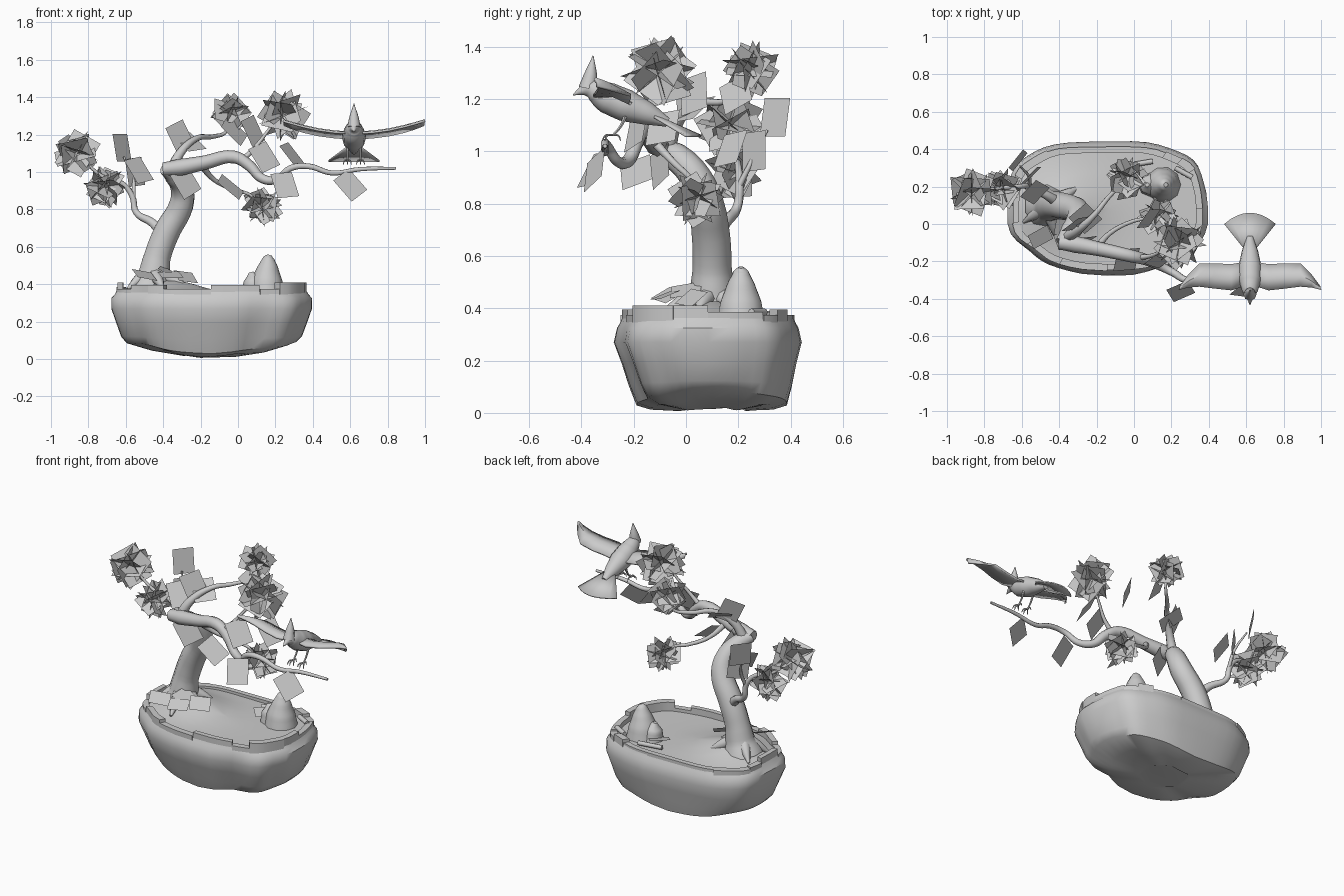
import bpy, bmesh, math, random
from mathutils import Vector, Matrix

random.seed(7)
mat = bpy.data.materials.new("plain grey")
mat.diffuse_color = (0.6, 0.6, 0.6, 1)


def finish(ob, angle=40):
    ob.data.materials.clear()
    ob.data.materials.append(mat)
    bpy.ops.object.select_all(action='DESELECT')
    ob.select_set(True)
    bpy.context.view_layer.objects.active = ob
    if angle:
        bpy.ops.object.shade_smooth_by_angle(angle=math.radians(angle))
    return ob


def from_bmesh(name, bm, angle=40):
    me = bpy.data.meshes.new(name)
    bm.normal_update()
    bm.to_mesh(me)
    bm.free()
    ob = bpy.data.objects.new(name, me)
    bpy.context.collection.objects.link(ob)
    return finish(ob, angle)


def tube(name, pts, sides=2):
    """Smooth tapered tube through (x, y, z, radius) points."""
    cu = bpy.data.curves.new(name, 'CURVE')
    cu.dimensions = '3D'
    cu.bevel_depth, cu.bevel_resolution, cu.resolution_u = 1, sides, 5
    cu.use_fill_caps = True
    sp = cu.splines.new('BEZIER')
    sp.bezier_points.add(len(pts) - 1)
    for b, p in zip(sp.bezier_points, pts):
        b.co, b.radius = p[:3], p[3]
        b.handle_left_type = b.handle_right_type = 'AUTO'
    ob = bpy.data.objects.new(name, cu)
    bpy.context.collection.objects.link(ob)
    bpy.ops.object.select_all(action='DESELECT')
    ob.select_set(True)
    bpy.context.view_layer.objects.active = ob
    bpy.ops.object.convert(target='MESH')
    return finish(bpy.context.view_layer.objects.active, 50)


def outline(t, a, b, cy=0.085, lump=0.0):
    """Point on the rounded, rectangular plan of the base."""
    c, s = math.cos(t), math.sin(t)
    k = 1 - 0.10 * math.exp(-((t - math.radians(225)) / 0.45) ** 2)
    k *= 1 + 0.010 * math.cos(9 * t + 1)
    # vertical grooves, the deepest on the front
    k *= 1 - lump * (math.exp(-((t - math.radians(292)) / 0.16) ** 2) + 0.2 - 0.2 * math.cos(8 * t))
    return (-0.145 + k * a * math.copysign(abs(c) ** 0.68, c),
            cy + k * b * math.copysign(abs(s) ** 0.68, s))


def loft(bm, rings):
    for lo, hi in zip(rings, rings[1:]):
        for i in range(len(lo)):
            j = (i + 1) % len(lo)
            bm.faces.new((lo[i], lo[j], hi[j], hi[i]))


# Rocky base: stacked rounded rings, underside rising towards both ends
N = 48
angles = [2 * math.pi * i / N for i in range(N)]
bm = bmesh.new()
rings = []
for z, a, b, cy, lump, rise in (
        (0.002, 0.14, 0.13, 0.10, 0, 1), (0.006, 0.32, 0.235, 0.10, 0.04, 1), (0.022, 0.455, 0.288, 0.10, 0.06, 1),
        (0.10, 0.485, 0.312, 0.095, 0.06, 0.3), (0.19, 0.51, 0.335, 0.09, 0.05, 0), (0.27, 0.538, 0.36, 0.085, 0.03, 0),
        (0.325, 0.538, 0.347, 0.085, 0.015, 0), (0.345, 0.52, 0.335, 0.085, 0, 0), (0.37, 0.505, 0.325, 0.085, 0, 0)):
    ring = []
    for t in angles:
        x, y = outline(t, a, b, cy, lump)
        up = rise * 0.06 * (abs(x + 0.13) / 0.45) ** 1.4 + rise * 0.006 * (1 + math.cos(5 * t))
        ring.append(bm.verts.new((x, y, z + up)))
    rings.append(ring)
loft(bm, rings)
bm.faces.new(rings[0][::-1])
from_bmesh("rocky_base", bm)

# Soil with a mound around the trunk
bm = bmesh.new()
rings = []
for f in (1, 0.8, 0.6, 0.4, 0.2, 0.03):
    ring = []
    for t in angles:
        x, y = outline(t, 0.495 * f, 0.318 * f)
        h = 0.075 * math.exp(-((x + 0.38) / 0.2) ** 2 - ((y - 0.1) / 0.16) ** 2)
        ring.append(bm.verts.new((x, y, 0.355 + h)))
    rings.append(ring)
loft(bm, rings)
bm.faces.new(rings[-1])
from_bmesh("soil", bm)

# Low rim wall of uneven blocks
bm = bmesh.new()
i = 0
while i < N:
    n = min(random.choice((2, 3, 4, 5)), N - i)
    top = random.choice((0.375, 0.385, 0.395, 0.41))
    out = random.uniform(0, 0.012)
    sect = []
    for j in range(n + 1):
        t = 2 * math.pi * ((i + j) % N) / N
        o = outline(t, 0.505 + out, 0.328 + out)
        q = outline(t, 0.475, 0.298)
        sect.append([bm.verts.new((*p, z)) for p, z in ((o, 0.335), (o, top), (q, top), (q, 0.335))])
    loft(bm, sect)
    bm.faces.new(sect[0][::-1])
    bm.faces.new(sect[-1])
    i += n
bmesh.ops.recalc_face_normals(bm, faces=bm.faces)
from_bmesh("rim_blocks", bm, 30)

# Pointed stone with a shoulder stone
tube("pointed_stone", [(0.155, 0.21, 0.34, 0.098), (0.155, 0.21, 0.42, 0.083), (0.16, 0.21, 0.49, 0.056),
                       (0.165, 0.21, 0.54, 0.03), (0.17, 0.21, 0.556, 0.012)], 3)
tube("shoulder_stone", [(0.085, 0.21, 0.34, 0.065), (0.08, 0.21, 0.42, 0.052), (0.07, 0.21, 0.465, 0.012)])

# Trunk, roots and fallen sticks
tube("trunk", [(-0.47, 0.10, 0.37, 0.12), (-0.45, 0.10, 0.45, 0.088), (-0.43, 0.10, 0.55, 0.075),
               (-0.38, 0.095, 0.68, 0.073), (-0.305, 0.07, 0.82, 0.068), (-0.30, 0.03, 0.91, 0.06),
               (-0.34, -0.04, 0.98, 0.054), (-0.39, -0.10, 1.015, 0.033)], 3)
for k, (dx, dy) in enumerate(((0.2, -0.06), (0.17, 0.1), (-0.13, -0.09), (-0.12, 0.1), (0.06, -0.2))):
    tube("root_%d" % k, [(-0.46, 0.10, 0.47, 0.05), (-0.46 + dx * 0.55, 0.10 + dy * 0.55, 0.425, 0.03),
                         (-0.46 + dx, 0.10 + dy, 0.375, 0.008)])
tube("stick_back", [(-0.05, 0.31, 0.375, 0.014), (0.10, 0.335, 0.375, 0.014)])
tube("stick_side", [(0.22, 0.30, 0.385, 0.014), (0.31, 0.25, 0.385, 0.014)])

# Branches
branches = {
    "main_branch": [(-0.40, -0.10, 1.015, 0.036), (-0.31, -0.11, 1.025, 0.045), (-0.18, -0.135, 1.05, 0.038),
                    (-0.02, -0.17, 1.08, 0.034), (0.06, -0.19, 1.035, 0.03), (0.13, -0.22, 0.965, 0.025),
                    (0.21, -0.26, 0.96, 0.021), (0.28, -0.30, 1.02, 0.018), (0.38, -0.31, 1.03, 0.016),
                    (0.50, -0.31, 0.995, 0.014), (0.65, -0.31, 1.015, 0.012), (0.845, -0.31, 1.02, 0.008)],
    "left_branch": [(-0.40, 0.11, 0.67, 0.032), (-0.46, 0.15, 0.73, 0.024), (-0.545, 0.195, 0.785, 0.018),
                    (-0.565, 0.205, 0.87, 0.016), (-0.62, 0.20, 0.94, 0.013), (-0.73, 0.19, 0.98, 0.01),
                    (-0.85, 0.17, 1.09, 0.006)],
    "left_twig": [(-0.56, 0.205, 0.87, 0.012), (-0.56, 0.25, 0.96, 0.009), (-0.61, 0.31, 1.08, 0.005)],
    "upper_branch": [(-0.36, -0.07, 1.0, 0.032), (-0.31, -0.04, 1.10, 0.025), (-0.22, 0.04, 1.18, 0.016),
                     (-0.13, 0.15, 1.19, 0.012), (-0.06, 0.22, 1.22, 0.009), (-0.04, 0.25, 1.32, 0.005)],
    "inner_branch": [(-0.20, -0.13, 1.045, 0.02), (-0.13, -0.05, 0.96, 0.013), (-0.02, 0.01, 0.905, 0.011),
                     (0.06, 0.03, 0.88, 0.009), (0.13, 0.04, 0.82, 0.005)],
    "right_twig": [(0.02, -0.18, 1.06, 0.016), (0.09, -0.17, 1.13, 0.011), (0.16, -0.14, 1.22, 0.008),
                   (0.23, -0.12, 1.31, 0.005)],
}
for name, pts in branches.items():
    tube(name, pts)


def leaf(bm, centre, normal, roll, w, h):
    """Flat rectangular leaf facing along normal."""
    rot = Vector(normal).to_track_quat('Z', 'Y').to_matrix() @ Matrix.Rotation(roll, 3, 'Z')
    bm.faces.new([bm.verts.new(Vector(centre) + rot @ Vector((sx * w / 2, sy * h / 2, 0)))
                  for sx, sy in ((-1, -1), (1, -1), (1, 1), (-1, 1))])


# Leaf clusters: large rectangles crossing at a shared centre, forming a spiky star
clusters = [(-0.86, 0.17, 1.10, 0.14), (-0.71, 0.19, 0.92, 0.12), (-0.04, 0.25, 1.315, 0.115),
            (0.24, -0.10, 1.30, 0.15), (0.13, 0.04, 0.815, 0.115)]
for k, (x, y, z, r) in enumerate(clusters):
    bm = bmesh.new()
    n = 9
    for i in range(n):
        h = (i + 0.5) / n
        a = i * 2.4 + k
        s = math.sqrt(1 - h * h)
        off = Vector((random.uniform(-1, 1), random.uniform(-1, 1), random.uniform(-1, 1))) * r * 0.08
        leaf(bm, Vector((x, y, z)) + off, (s * math.cos(a), s * math.sin(a), h),
             random.uniform(0, 6.3), r * 1.55, r * 1.15)
    from_bmesh("leaf_cluster_%d" % k, bm, 0)

# Single leaves on the branches: place, facing and turn
singles = [(-0.62, 0.34, 1.13, 0.75, -0.6, 0.2, 0.0), (-0.55, 0.26, 1.0, 0.7, -0.7, 0.1, 0.1),
           (-0.53, 0.17, 1.01, 0.5, -0.6, 0.5, 0.2),
           (-0.31, 0.0, 1.19, 0.5, -0.8, 0.2, 0.4), (-0.28, -0.10, 0.945, 0.45, -0.85, 0.2, 0.5),
           (-0.02, 0.19, 1.22, 0.6, -0.5, 0.5, 0.6), (0.08, 0.03, 1.22, 0.7, -0.6, 0.3, 0.3),
           (0.14, -0.19, 1.08, 0.4, -0.8, 0.4, 0.4), (0.25, -0.36, 0.93, 0.3, -0.8, 0.5, 0.1),
           (0.6, -0.35, 0.93, 0.35, -0.8, 0.4, 0.6), (0.29, -0.09, 1.09, 0.7, -0.4, 0.6, 0.2),
           (-0.04, -0.19, 0.92, 0.6, -0.4, 0.7, 0.5), (-0.26, 0.03, 1.16, 0.3, -0.5, 0.8, 0.2)]
bm = bmesh.new()
for x, y, z, nx, ny, nz, roll in singles:
    leaf(bm, (x, y, z), (nx, ny, nz), roll, 0.125, 0.15)
from_bmesh("single_leaves", bm, 0)

# Fallen leaves around the trunk
bm = bmesh.new()
for x, y, z in ((-0.5, -0.07, 0.45), (-0.36, -0.08, 0.45), (-0.38, 0.0, 0.47), (-0.28, 0.02, 0.44),
                (0.02, 0.24, 0.385)):
    leaf(bm, (x, y, z), (random.uniform(0.0, 0.7), random.uniform(-0.7, -0.1), 1), random.uniform(0, 3), 0.12, 0.09)
from_bmesh("fallen_leaves", bm, 0)

# Bird
BX = 0.62
tube("bird_body", [(BX, -0.432, 1.215, 0.002), (BX, -0.395, 1.232, 0.018), (BX, -0.36, 1.235, 0.042),
                   (BX, -0.30, 1.205, 0.06), (BX, -0.23, 1.175, 0.062), (BX, -0.15, 1.145, 0.045),
                   (BX, -0.07, 1.11, 0.018)], 4)
tube("bird_crest", [(BX, -0.375, 1.24, 0.036), (BX, -0.365, 1.29, 0.026), (BX, -0.355, 1.365, 0.002)])

# Fanned tail
bm = bmesh.new()
fan = []
for i in range(9):
    u = i / 4 - 1
    fan.append((bm.verts.new((BX + u * 0.042, -0.12, 1.142 - 0.008 * u * u)),
                bm.verts.new((BX + u * 0.138, 0.06 - 0.06 * u * u, 1.062))))
for p, q in zip(fan, fan[1:]):
    bm.faces.new((p[0], q[0], q[1], p[1]))
tail = from_bmesh("bird_tail", bm)
tail.modifiers.new("thickness", 'SOLIDIFY').thickness = 0.008

# Wings and legs on both sides
for s, side in ((-1, "left"), (1, "right")):
    bm = bmesh.new()
    rows = []
    for o, front, back, z in ((0.02, -0.33, -0.20, 1.205), (0.10, -0.355, -0.215, 1.21), (0.19, -0.345, -0.21, 1.222),
                              (0.27, -0.335, -0.21, 1.24), (0.33, -0.34, -0.27, 1.256), (0.378, -0.352, -0.335, 1.27)):
        rows.append([bm.verts.new((BX + s * o, y, z + dz)) for y, dz in
                     ((front, 0.008), ((front + back) / 2, 0.012), (back, -0.02))])
    for p, q in zip(rows, rows[1:]):
        for i in (0, 1):
            f = (p[i], q[i], q[i + 1], p[i + 1])
            bm.faces.new(f if s > 0 else f[::-1])
    wing = from_bmesh(side + "_wing", bm)
    wing.modifiers.new("thickness", 'SOLIDIFY').thickness = 0.012
    lx = BX + s * 0.035
    tube(side + "_leg", [(lx, -0.23, 1.14, 0.009), (lx, -0.25, 1.095, 0.006), (lx, -0.28, 1.06, 0.005)], 1)
    for k, (dx, dy) in enumerate(((-0.022, -0.03), (0, -0.04), (0.022, -0.03), (0, 0.03))):
        tube("%s_toe_%d" % (side, k), [(lx, -0.28, 1.062, 0.005), (lx + dx * 0.7, -0.28 + dy * 0.7, 1.06, 0.004),
                                       (lx + dx, -0.28 + dy, 1.04, 0.002)], 1)
